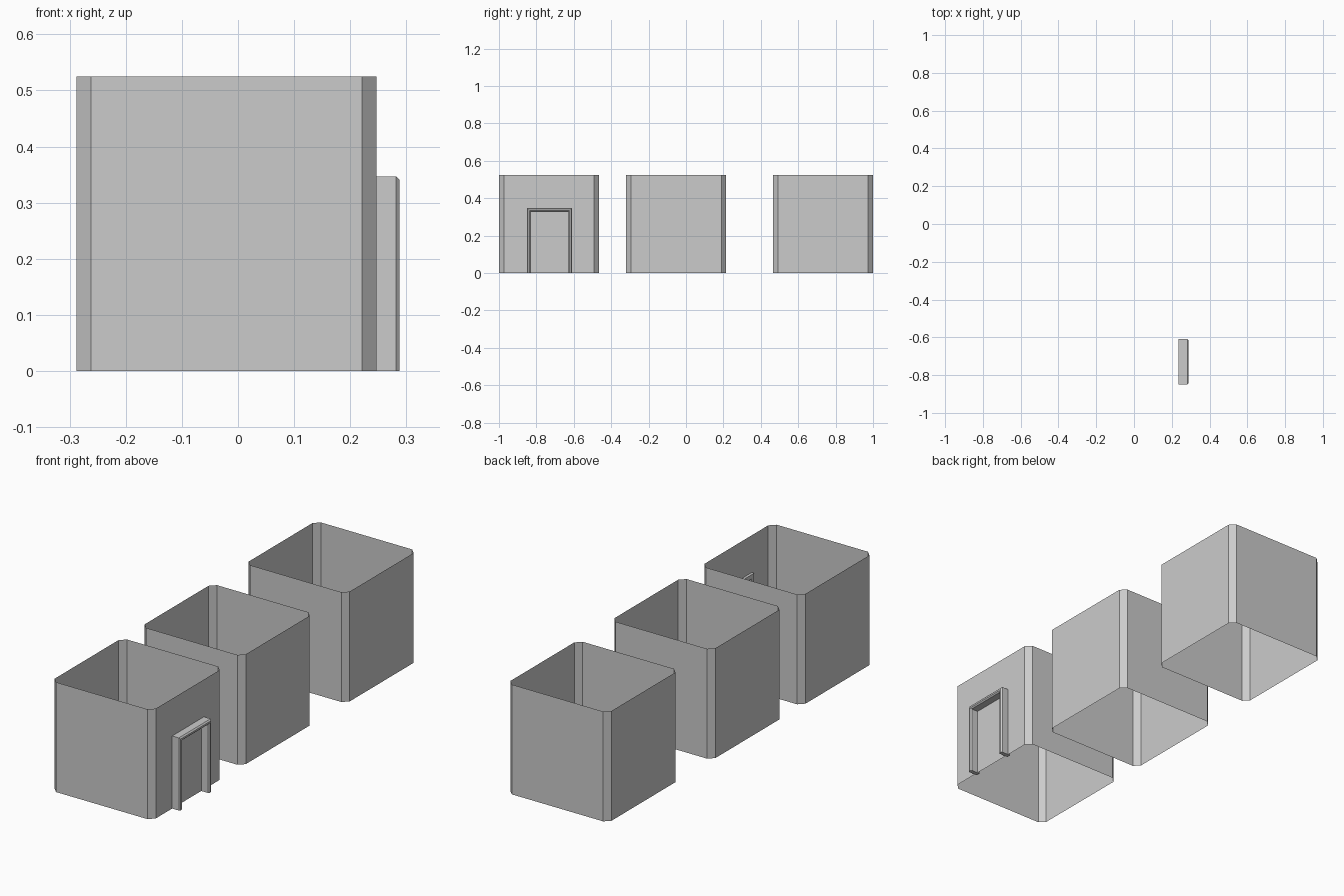
import bpy

if "Cube" in bpy.data.objects:
    bpy.data.objects.remove(bpy.data.objects["Cube"])

SIDE, HEIGHT, CUT = 0.535, 0.525, 0.026
LEFT = -0.288


def add_mesh(name, verts, faces):
    mesh = bpy.data.meshes.new(name)
    mesh.from_pydata(verts, [], faces)
    mesh.update()
    obj = bpy.data.objects.new(name, mesh)
    bpy.context.collection.objects.link(obj)
    return obj


def wall_shell(name, y0):
    """Open square tube of single-sheet walls with cut corners."""
    a, b, c, d = LEFT, LEFT + SIDE, y0, y0 + SIDE
    ring = [(a + CUT, c), (b - CUT, c), (b, c + CUT), (b, d - CUT),
            (b - CUT, d), (a + CUT, d), (a, d - CUT), (a, c + CUT)]
    n = len(ring)
    verts = [(x, y, z) for z in (0, HEIGHT) for x, y in ring]
    faces = [(i, (i + 1) % n, n + (i + 1) % n, n + i) for i in range(n)]
    return add_mesh(name, verts, faces)


# Three wall shells in a row
for label, y0 in (("front", -1.0), ("middle", -0.32), ("back", 0.465)):
    wall_shell(label + "_room_walls", y0)

# Door frame: bevelled profile (inset from outer edge, x) swept over an arch
profile = [(0, 0.235), (0, 0.282), (0.006, 0.288),
           (0.014, 0.288), (0.02, 0.282), (0.02, 0.235)]
y0, y1, top = -0.85, -0.61, 0.347
verts = []
for y, sign, at_top in ((y0, 1, 0), (y0, 1, 1), (y1, -1, 1), (y1, -1, 0)):
    verts += [(x, y + sign * t, (top - t) * at_top) for t, x in profile]
n = len(profile)
faces = [(s * n + i, s * n + n + i, s * n + n + (i + 1) % n, s * n + (i + 1) % n)
         for s in range(3) for i in range(n)]
# Feet of the two posts
faces += [tuple(range(n)), tuple(reversed(range(3 * n, 4 * n)))]
add_mesh("door_frame", verts, faces)
